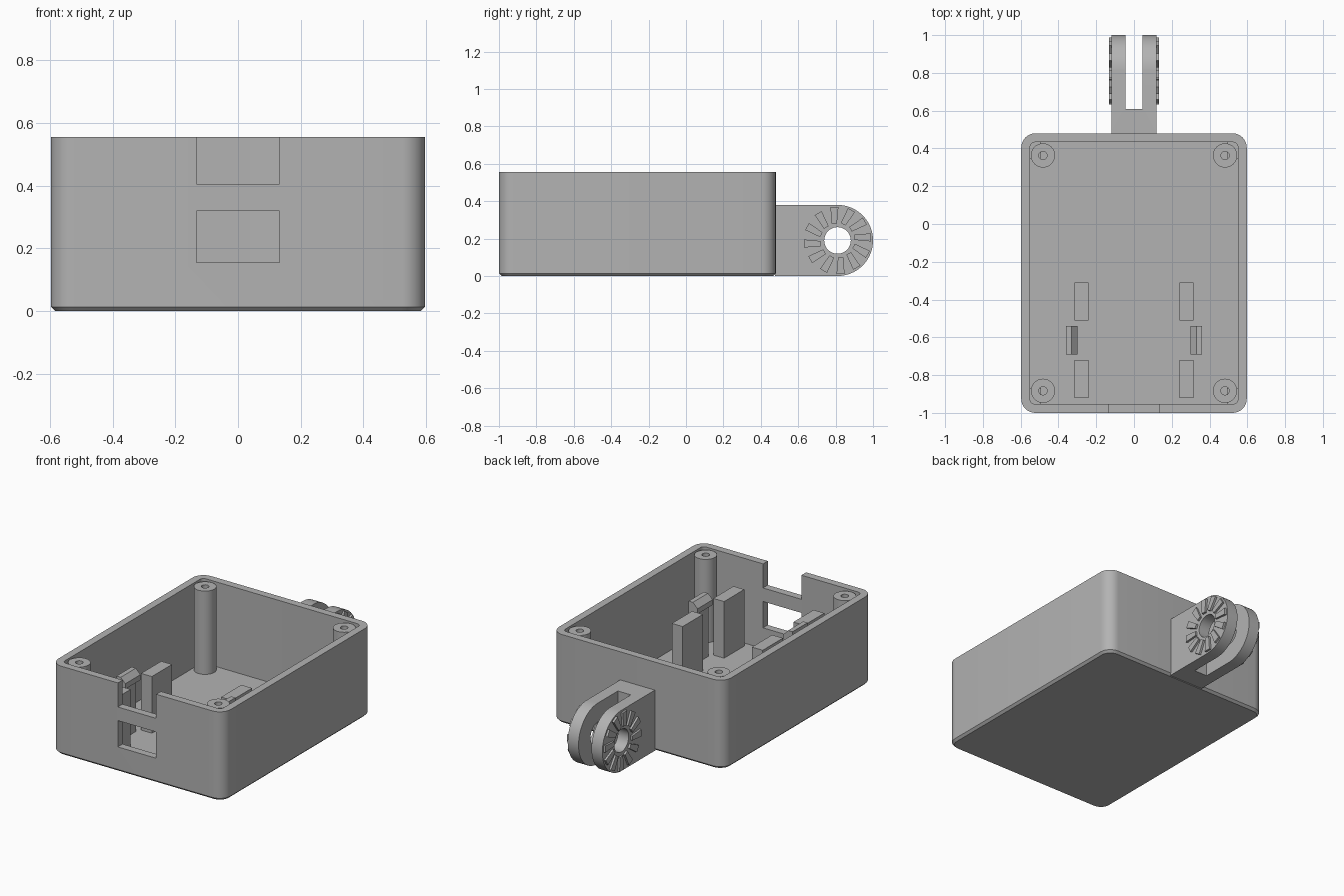
import bpy, bmesh, math

cube = bpy.data.objects.get("Cube")
if cube:
    bpy.data.objects.remove(cube, do_unlink=True)

grey = bpy.data.materials.new("plain grey")
grey.use_nodes = True
colour = (0.45, 0.45, 0.45, 1)
grey.diffuse_color = colour
grey.node_tree.nodes["Principled BSDF"].inputs["Base Color"].default_value = colour

PLACE = {"x": lambda a, b, h: (h, a, b),
         "y": lambda a, b, h: (a, h, b),
         "z": lambda a, b, h: (a, b, h)}


def add_loft(bm, rings, axis):
    """Skin equal outlines, given as (height, points), and cap both ends."""
    loops = [[bm.verts.new(PLACE[axis](a, b, h)) for a, b in pts] for h, pts in rings]
    count = len(loops[0])
    for low, high in zip(loops, loops[1:]):
        for i in range(count):
            j = (i + 1) % count
            bm.faces.new((low[i], low[j], high[j], high[i]))
    bm.faces.new(loops[0][::-1])
    bm.faces.new(loops[-1])


def build(name, lofts, axis="z"):
    bm = bmesh.new()
    for rings in lofts:
        add_loft(bm, rings, axis)
    bmesh.ops.recalc_face_normals(bm, faces=bm.faces)
    mesh = bpy.data.meshes.new(name)
    bm.to_mesh(mesh)
    bm.free()
    obj = bpy.data.objects.new(name, mesh)
    bpy.context.collection.objects.link(obj)
    mesh.materials.append(grey)
    return obj


def prism(name, pts, low, high, axis="z"):
    return build(name, [[(low, pts), (high, pts)]], axis)


def rect(a0, a1, b0, b1):
    return [(a0, b0), (a1, b0), (a1, b1), (a0, b1)]


def circle(a, b, r, n=40):
    return [(a + r * math.cos(math.tau * i / n), b + r * math.sin(math.tau * i / n))
            for i in range(n)]


def rounded(half_x, half_y, r, mid_y, steps=8):
    pts = []
    for k, (sx, sy) in enumerate([(1, 1), (-1, 1), (-1, -1), (1, -1)]):
        for i in range(steps + 1):
            t = math.pi / 2 * (k + i / steps)
            pts.append((sx * (half_x - r) + r * math.cos(t),
                        mid_y + sy * (half_y - r) + r * math.sin(t)))
    return pts


def select_only(obj):
    bpy.ops.object.select_all(action="DESELECT")
    obj.select_set(True)
    bpy.context.view_layer.objects.active = obj


def cut(obj, cutters):
    select_only(obj)
    for cutter in cutters:
        mod = obj.modifiers.new("cut", "BOOLEAN")
        mod.operation, mod.solver, mod.object = "DIFFERENCE", "EXACT", cutter
        bpy.ops.object.modifier_apply(modifier=mod.name)
        bpy.data.objects.remove(cutter, do_unlink=True)


def smooth(obj):
    select_only(obj)
    bpy.ops.object.shade_smooth_by_angle(angle=math.radians(30))


HX, HY, MID, TOP = 0.597, 0.74, -0.26, 0.556
WALL, FLOOR, R, CHAMFER = 0.047, 0.025, 0.075, 0.014

# Open box with a chamfered underside, a rim notch and a port window
box = build("box_shell", [[
    (0, rounded(HX - CHAMFER, HY - CHAMFER, R - CHAMFER, MID)),
    (CHAMFER, rounded(HX, HY, R, MID)),
    (TOP, rounded(HX, HY, R, MID))]])
cut(box, [
    prism("cavity", rounded(HX - WALL, HY - WALL, 0.025, MID), FLOOR, 1),
    prism("rim_notch", rect(-0.133, 0.133, 0.405, 1), -1.1, -0.9, "y"),
    prism("port_window", rect(-0.133, 0.133, 0.155, 0.32), -1.1, -0.9, "y")])
smooth(box)

# Screw posts with pilot holes, each backed by a corner gusset
for sx, side in ((-1, "right"), (1, "left")):
    for sy, end in ((-1, "front"), (1, "back")):
        x, y = sx * 0.482, MID + sy * 0.623
        post = prism(f"{end}_{side}_screw_post", circle(x, y, 0.064), FLOOR - 0.01, 0.547)
        cut(post, [prism("pilot_hole", circle(x, y, 0.022, 24), 0.3, 1)])
        smooth(post)
        wall_x, wall_y = sx * (HX - WALL + 0.01), MID + sy * (HY - WALL + 0.01)
        prism(f"{end}_{side}_post_gusset",
              rect(*sorted((x + sx * 0.01, wall_x)), *sorted((y - sy * 0.015, wall_y))),
              FLOOR - 0.01, 0.41)

    # Board supports
    xs = sorted((sx * 0.24, sx * 0.315))
    for end, y0 in (("front", -0.92), ("back", -0.51)):
        prism(f"{end}_{side}_board_support", rect(*xs, y0, y0 + 0.2), FLOOR - 0.01, 0.38)

    # Snap clip with an inward hook
    hook = [(0.36, 0.015), (0.36, 0.42), (0.33, 0.42), (0.298, 0.388),
            (0.298, 0.355), (0.328, 0.355), (0.328, 0.015)]
    prism(f"{side}_snap_clip", [(sx * a, b) for a, b in hook], -0.69, -0.54, "y")

# Forked hinge bracket
PY, PZ, PR = 0.81, 0.19, 0.19
arc = [(PY + PR * math.cos(t), PZ + PR * math.sin(t))
       for t in (math.pi * (i / 32 - 0.5) for i in range(33))]
bracket = prism("hinge_bracket", [(0.475, 0)] + arc + [(0.475, 2 * PR)], -0.12, 0.12, "x")
cut(bracket, [
    prism("fork_slot", rect(-0.045, 0.045, 0.61, 1.1), -0.1, 0.5),
    prism("pivot_hole", circle(PY, PZ, 0.071), -0.3, 0.3, "x")])
smooth(bracket)

# Ring of locking teeth on each outer face of the fork
tooth = [(0.09, 0.003), (0.178, -0.005), (0.178, 0.038), (0.09, 0.031)]
for sx, side in ((-1, "right"), (1, "left")):
    teeth = []
    for k in range(12):
        c, s = math.cos(math.tau * k / 12), math.sin(math.tau * k / 12)
        pts = [(PY + u * c - v * s, PZ + u * s + v * c) for u, v in tooth]
        teeth.append([(sx * 0.115, pts), (sx * 0.133, pts)])
    build(f"{side}_locking_teeth", teeth, "x")
